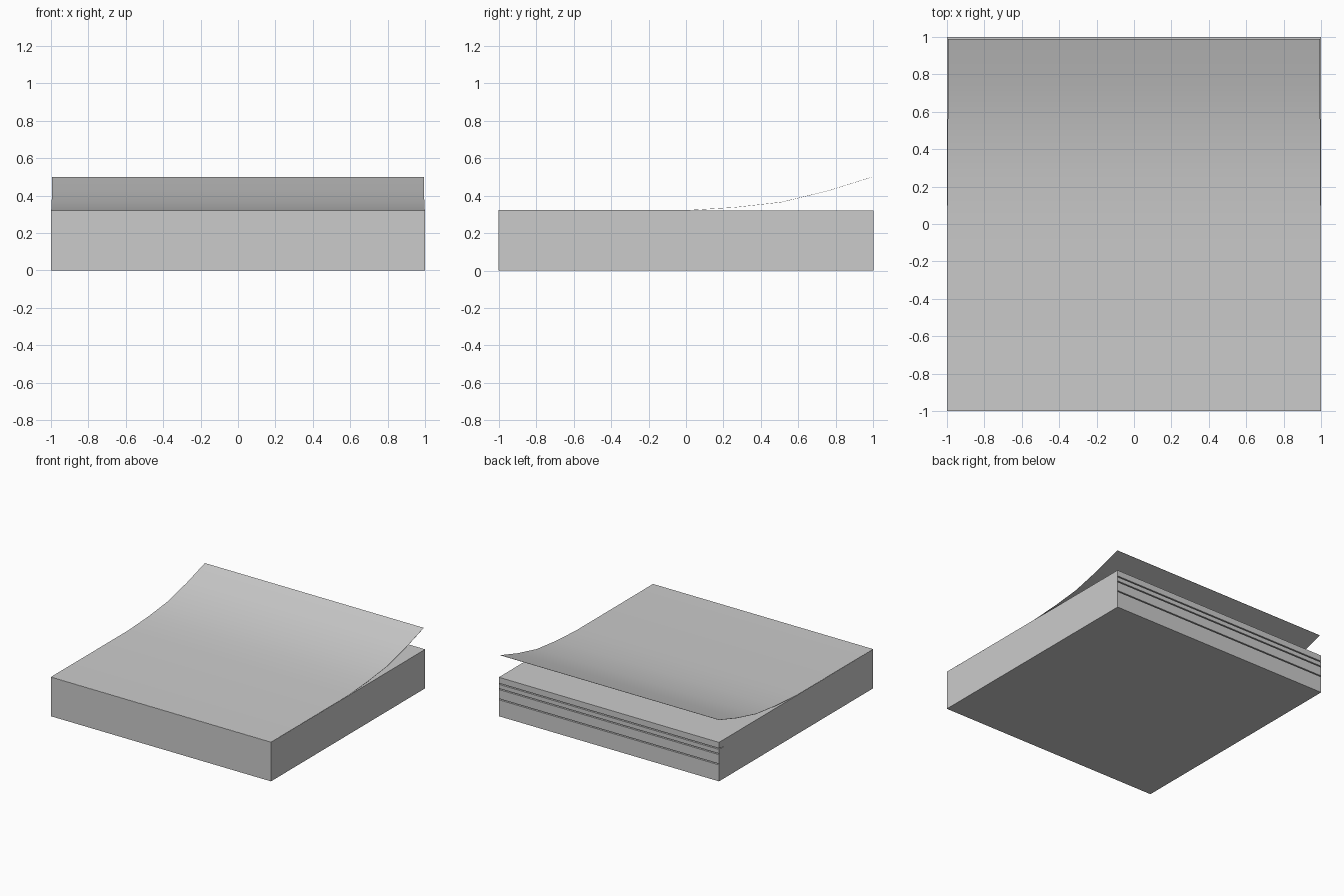
import bpy, bmesh

if "Cube" in bpy.data.objects:
    bpy.data.objects.remove(bpy.data.objects["Cube"])


def extrude_profile(name, profile):
    """Extrude a closed side profile of (y, z, half_width) points across x."""
    bm = bmesh.new()
    left = [bm.verts.new((-w, y, z)) for y, z, w in profile]
    right = [bm.verts.new((w, y, z)) for y, z, w in profile]
    n = len(profile)
    bm.faces.new(left)
    bm.faces.new(right[::-1])
    for i in range(n):
        j = (i + 1) % n
        bm.faces.new((left[i], right[i], right[j], left[j]))
    caps = [f for f in bm.faces if len(f.verts) > 4]
    bmesh.ops.triangulate(bm, faces=caps)
    bmesh.ops.recalc_face_normals(bm, faces=bm.faces)
    mesh = bpy.data.meshes.new(name)
    bm.to_mesh(mesh)
    bm.free()
    obj = bpy.data.objects.new(name, mesh)
    bpy.context.collection.objects.link(obj)
    return obj


# Paper block: glued at the front, with thin wedge gaps opening to the back
TOP = 0.32
block = [(-1, TOP, 1), (-1, 0, 1), (1, 0, 1)]
for z, start in ((0.14, -0.99), (0.224, -0.72), (0.267, -0.99)):
    block += [(1, z - 0.005, 1), (start, z, 1), (1, z + 0.004, 1)]
block.append((1, TOP, 1))
extrude_profile("paper_block", block)

# Top sheet: flat at the front, curling up towards the back
curl = [(-1, 0.322, 1), (0, 0.322, 0.999), (0.26, 0.338, 0.997),
        (0.51, 0.366, 0.996), (0.76, 0.427, 0.995), (0.99, 0.499, 0.994)]
thickness = 0.0015
underside = [(y, z - thickness, w) for y, z, w in reversed(curl)]
sheet = extrude_profile("top_sheet", curl + underside)
bpy.context.view_layer.objects.active = sheet
sheet.select_set(True)
bpy.ops.object.shade_smooth_by_angle(angle=0.6)
